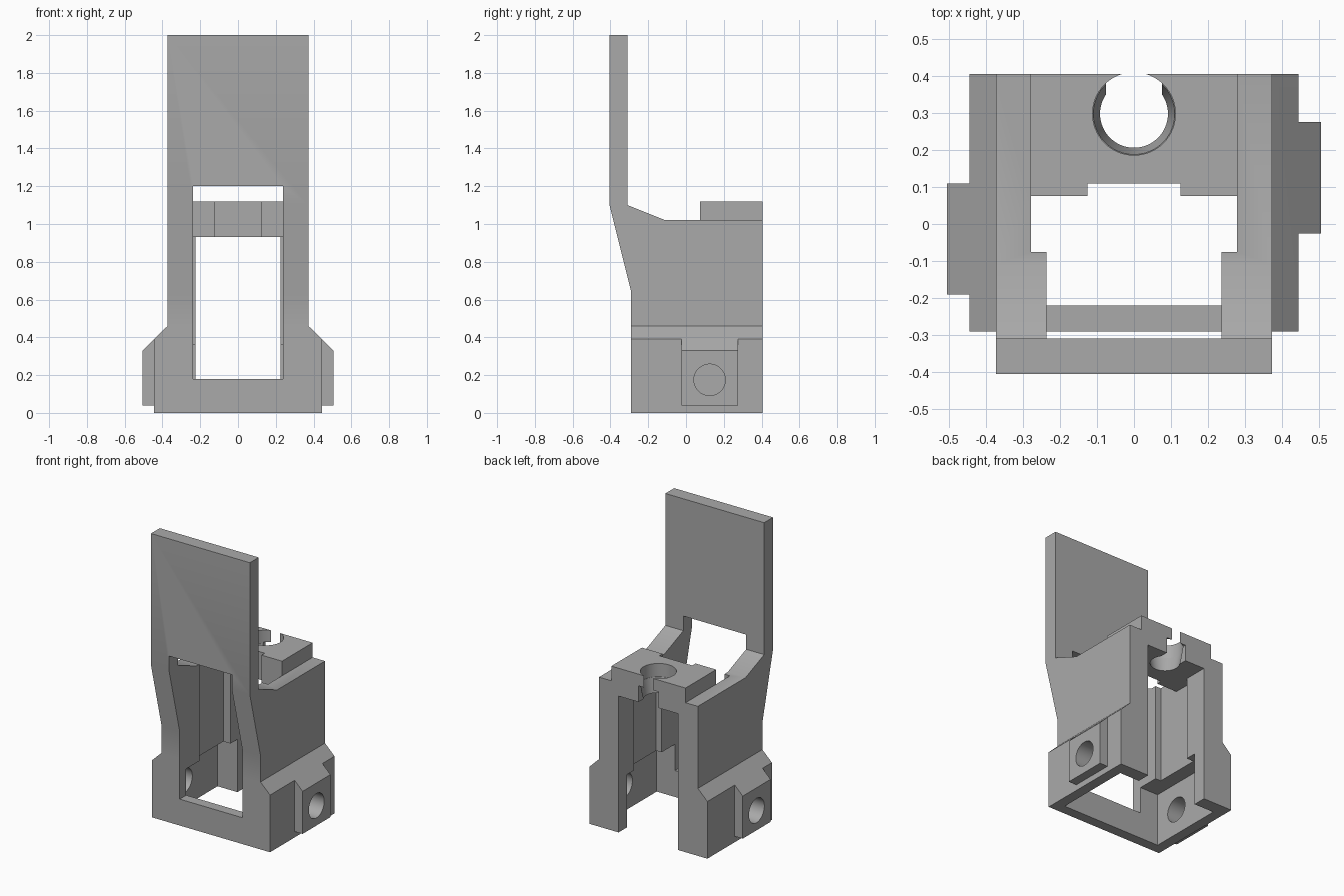
import bpy, bmesh, math
from mathutils import Matrix

old = bpy.data.objects.get("Cube")
if old:
    bpy.data.objects.remove(old, do_unlink=True)

grey = bpy.data.materials.new("plain_grey")
grey.use_nodes = True
colour = (0.4, 0.4, 0.4, 1)
grey.diffuse_color = colour
grey.node_tree.nodes["Principled BSDF"].inputs["Base Color"].default_value = colour


def make(name, bm):
    bmesh.ops.recalc_face_normals(bm, faces=bm.faces)
    mesh = bpy.data.meshes.new(name)
    bm.to_mesh(mesh)
    bm.free()
    ob = bpy.data.objects.new(name, mesh)
    bpy.context.collection.objects.link(ob)
    mesh.materials.append(grey)
    return ob


def prism(name, profile, axis, lo, hi):
    """Extrude a 2D outline along the x or y axis."""
    place = (lambda a, b: (lo, a, b)) if axis == "x" else (lambda a, b: (a, lo, b))
    bm = bmesh.new()
    face = bm.faces.new([bm.verts.new(place(a, b)) for a, b in profile])
    ext = bmesh.ops.extrude_face_region(bm, geom=[face])
    vec = (hi - lo, 0, 0) if axis == "x" else (0, hi - lo, 0)
    bmesh.ops.translate(bm, vec=vec, verts=[v for v in ext["geom"] if isinstance(v, bmesh.types.BMVert)])
    return make(name, bm)


def box(name, half_x, y0, y1, z0, z1):
    return prism(name, [(-half_x, z0), (half_x, z0), (half_x, z1), (-half_x, z1)], "y", y0, y1)


def cone(name, r0, r1, depth, centre, turn=0):
    bm = bmesh.new()
    bmesh.ops.create_cone(bm, cap_ends=True, segments=64, radius1=r0, radius2=r1, depth=depth,
                          matrix=Matrix.Translation(centre) @ Matrix.Rotation(turn, 4, "Y"))
    return make(name, bm)


def combine(target, tool, operation):
    """Apply a boolean and discard the tool."""
    mod = target.modifiers.new("boolean", "BOOLEAN")
    mod.operation, mod.solver, mod.object = operation, "EXACT", tool
    bpy.context.view_layer.objects.active = target
    bpy.ops.object.modifier_apply(modifier=mod.name)
    bpy.data.objects.remove(tool, do_unlink=True)


# Upright plate and side walls share one side outline
body = prism("bracket_body", [(-.29, 0), (.405, 0), (.405, 1.02), (-.11, 1.02), (-.31, 1.1),
                              (-.31, 2), (-.405, 2), (-.405, 1.1), (-.29, .64)], "x", -.373, .373)

# Wider base with sloping shoulders
combine(body, prism("base", [(-.445, 0), (.445, 0), (.445, .39), (.373, .46), (-.373, .46), (-.445, .39)],
                    "y", -.29, .405), "UNION")

# Side bosses, offset from each other
for side, y in ((1, .125), (-1, -.04)):
    outline = [(side * x, z) for x, z in ((.4, .04), (.505, .04), (.505, .33), (.445, .39), (.4, .39))]
    combine(body, prism("boss", outline, "y", y - .15, y + .15), "UNION")

# Front window, main bay, rear gap and lower chamber
for half_x, y0, y1, z0, z1 in ((.237, -.5, -.07, .18, 1.2), (.279, -.075, .24, .3, 1.3),
                               (.225, .2, .5, -.1, .93), (.375, -.22, .315, -.1, .36)):
    combine(body, box("cutter", half_x, y0, y1, z0, z1), "DIFFERENCE")

# Screw holes through the bosses
for side, y in ((1, .125), (-1, -.04)):
    combine(body, cone("cutter", .083, .083, .4, (side * .45, y, .175), math.pi / 2), "DIFFERENCE")

# Top mounting block, with front notch
block = box("mounting_block", .28, .075, .405, .93, 1.12)
combine(block, box("cutter", .125, 0, .11, .8, 1.3), "DIFFERENCE")
combine(body, block, "UNION")

# Stepped bore with tapered seat, and rear slot below the tips
combine(body, cone("cutter", .112, .112, .2, (0, .298, 1.13)), "DIFFERENCE")
combine(body, cone("cutter", .09, .112, .12, (0, .298, .98)), "DIFFERENCE")
combine(body, box("cutter", .075, .3, .5, .8, 1.04), "DIFFERENCE")

bpy.ops.object.select_all(action="DESELECT")
body.select_set(True)
bpy.context.view_layer.objects.active = body
bpy.ops.object.shade_smooth_by_angle(angle=math.radians(25))
